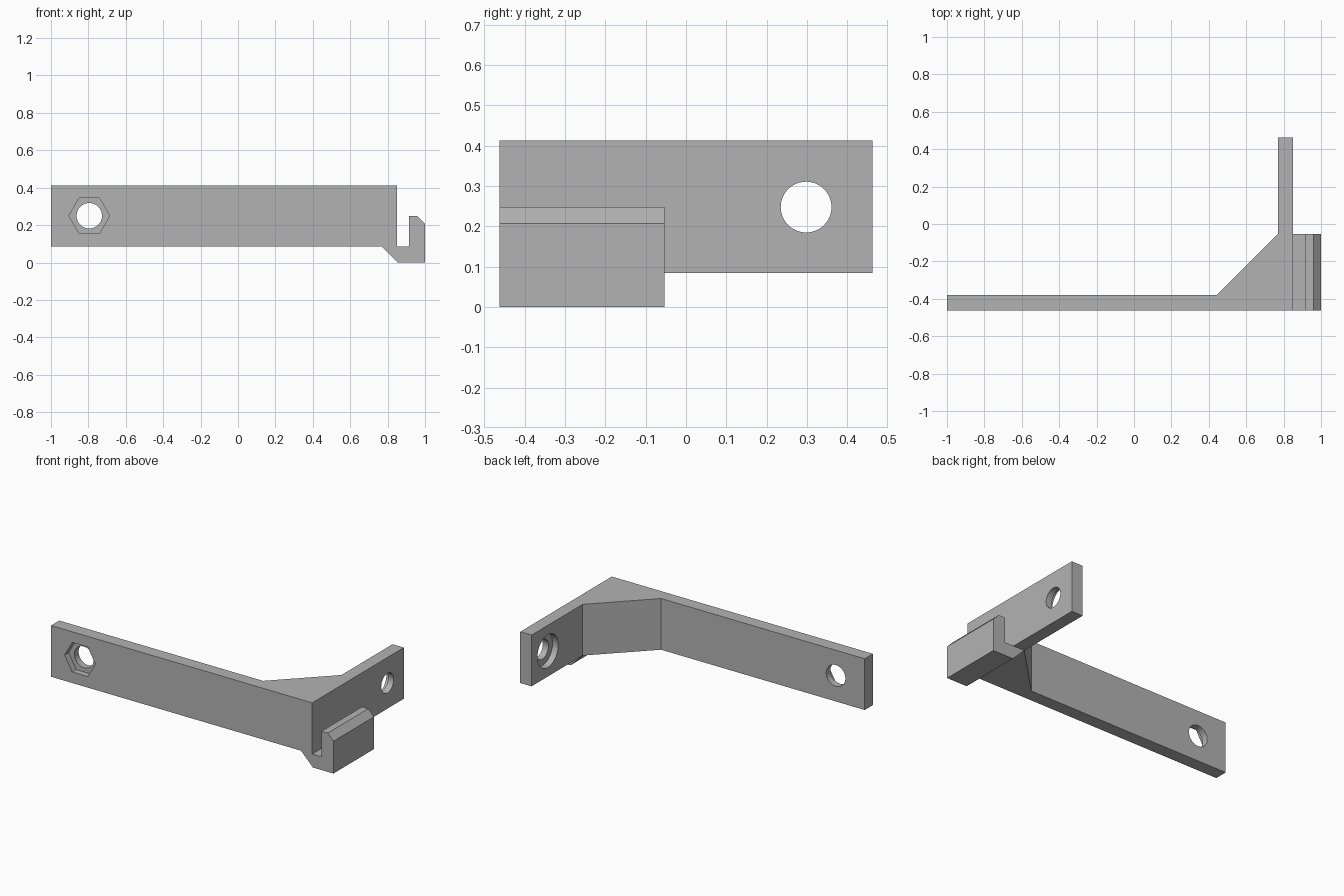
import bpy, bmesh
from math import radians
from mathutils import Matrix

cube = bpy.data.objects.get("Cube")
if cube:
    bpy.data.objects.remove(cube, do_unlink=True)

grey = bpy.data.materials.new("plain grey")
grey.use_nodes = True
grey.diffuse_color = (0.45, 0.45, 0.45, 1)
grey.node_tree.nodes["Principled BSDF"].inputs["Base Color"].default_value = (0.45, 0.45, 0.45, 1)


def finish(name, bm):
    bmesh.ops.recalc_face_normals(bm, faces=bm.faces)
    mesh = bpy.data.meshes.new(name)
    bm.to_mesh(mesh)
    bm.free()
    mesh.materials.append(grey)
    obj = bpy.data.objects.new(name, mesh)
    bpy.context.collection.objects.link(obj)
    return obj


def extrude(name, points, vector):
    bm = bmesh.new()
    face = bm.faces.new([bm.verts.new(p) for p in points])
    ext = bmesh.ops.extrude_face_region(bm, geom=[face])
    verts = [v for v in ext["geom"] if isinstance(v, bmesh.types.BMVert)]
    bmesh.ops.translate(bm, verts=verts, vec=vector)
    return finish(name, bm)


def bore(name, sides, radius, depth, centre, axis):
    """Prism cutter along x or y, with a corner pointing sideways."""
    bm = bmesh.new()
    turn = Matrix.Rotation(radians(90), 4, "Y" if axis == "x" else "X")
    # the cone's first corner lies on its local y, so spin it onto local x
    spin = Matrix.Rotation(radians(90), 4, "Z")
    bmesh.ops.create_cone(bm, cap_ends=True, segments=sides, radius1=radius,
                          radius2=radius, depth=depth,
                          matrix=Matrix.Translation(centre) @ turn @ spin)
    return finish(name, bm)


def combine(target, other, operation):
    mod = target.modifiers.new(other.name, "BOOLEAN")
    mod.operation = operation
    mod.solver = "EXACT"
    mod.object = other
    other.hide_render = True
    bpy.context.view_layer.objects.active = target
    bpy.ops.object.modifier_apply(modifier=mod.name)
    bpy.data.objects.remove(other, do_unlink=True)


# L-shaped arms with the diagonal gusset
bottom, top, front, back = 0.085, 0.413, -0.463, 0.463
outline = [(-1, front), (0.85, front), (0.85, back), (0.77, back),
           (0.77, -0.053), (0.443, -0.38), (-1, -0.38)]
bracket = extrude("bracket", [(x, y, bottom) for x, y in outline], (0, 0, top - bottom))

# Clip hook under the corner
hook_profile = [(0.77, bottom), (0.855, 0), (1, 0), (1, 0.207), (0.96, 0.248),
                (0.915, 0.248), (0.915, bottom)]
hook = extrude("hook", [(x, front, z) for x, z in hook_profile], (0, -0.053 - front, 0))
combine(bracket, hook, "UNION")

# Bolt holes, the nut pocket in front and the round counterbore inside
for cutter in (
    bore("long_arm_hole", 48, 0.068, 0.4, (-0.795, -0.42, 0.25), "y"),
    bore("nut_pocket", 6, 0.109, 0.08, (-0.795, front, 0.25), "y"),
    bore("short_arm_hole", 48, 0.063, 0.4, (0.81, 0.298, 0.248), "x"),
    bore("counterbore", 48, 0.105, 0.08, (0.77, 0.298, 0.248), "x"),
):
    combine(bracket, cutter, "DIFFERENCE")

# Flat faces with smooth bores
bpy.ops.object.select_all(action="DESELECT")
bracket.select_set(True)
bpy.context.view_layer.objects.active = bracket
bpy.ops.object.shade_smooth_by_angle(angle=radians(25))
